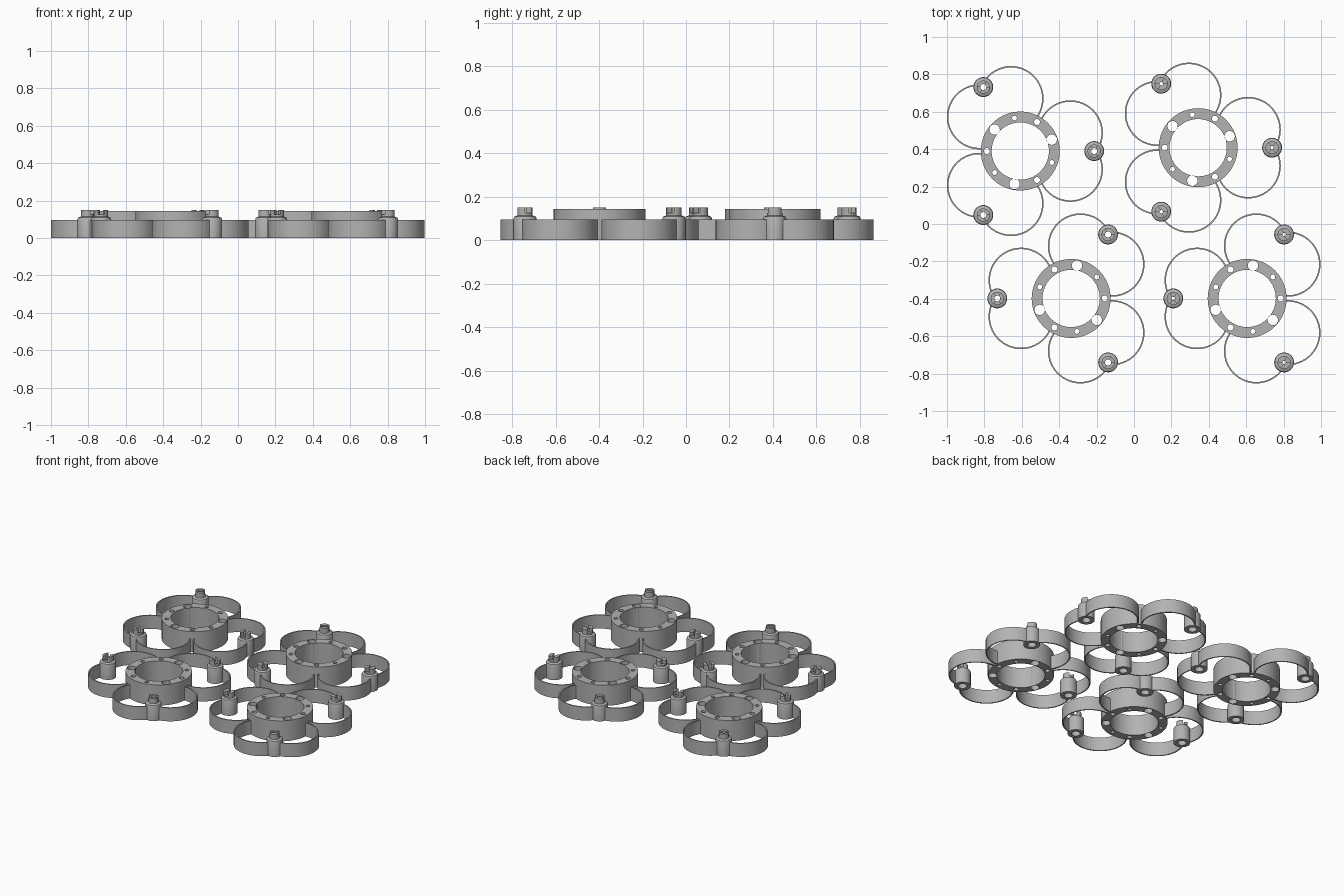
import bpy, bmesh
from math import cos, sin, pi, radians
from mathutils import Matrix

cube = bpy.data.objects.get("Cube")
if cube:
    bpy.data.objects.remove(cube)

grey = bpy.data.materials.new("grey plastic")
grey.use_nodes = True
COLOUR = (0.45, 0.45, 0.45, 1)
grey.diffuse_color = COLOUR
grey.node_tree.nodes["Principled BSDF"].inputs["Base Color"].default_value = COLOUR


def arc(r, a0, a1, n, cx=0, cy=0):
    """Points along an arc, angles in degrees."""
    return [(cx + r * cos(radians(a0 + (a1 - a0) * i / n)),
             cy + r * sin(radians(a0 + (a1 - a0) * i / n))) for i in range(n + 1)]


def circle(r, n, dist=0, angle=0):
    a = radians(angle)
    return arc(r, 0, 360, n, dist * cos(a), dist * sin(a))[:-1]


def band(r0, r1, a0, a1, n, cx=0, cy=0):
    return arc(r1, a0, a1, n, cx, cy) + arc(r0, a1, a0, n, cx, cy)


def finish(mesh):
    bm = bmesh.new()
    bm.from_mesh(mesh)
    bmesh.ops.remove_doubles(bm, verts=bm.verts, dist=1e-5)
    bmesh.ops.recalc_face_normals(bm, faces=bm.faces)
    bm.to_mesh(mesh)
    bm.free()
    mesh.materials.clear()
    mesh.materials.append(grey)
    mesh.shade_smooth()
    mesh.set_sharp_from_angle(angle=radians(35))
    return mesh


def prism(name, loops, z0, z1):
    """Flat outline with holes, extruded from z0 to z1."""
    curve = bpy.data.curves.new(name + "_outline", "CURVE")
    curve.dimensions = "2D"
    curve.fill_mode = "BOTH"
    curve.extrude = (z1 - z0) / 2
    for pts in loops:
        spline = curve.splines.new("POLY")
        spline.points.add(len(pts) - 1)
        for p, (x, y) in zip(spline.points, pts):
            p.co = (x, y, 0, 1)
        spline.use_cyclic_u = True
    temp = bpy.data.objects.new(name + "_outline", curve)
    bpy.context.collection.objects.link(temp)
    graph = bpy.context.evaluated_depsgraph_get()
    mesh = bpy.data.meshes.new_from_object(temp.evaluated_get(graph))
    bpy.data.objects.remove(temp)
    bpy.data.curves.remove(curve)
    mesh.name = name
    mesh.transform(Matrix.Translation((0, 0, (z0 + z1) / 2)))
    return finish(mesh)


def lathe(name, profile, n=32):
    """Closed (radius, height) profile spun around z."""
    bm = bmesh.new()
    verts = [bm.verts.new((r, 0, z)) for r, z in profile]
    edges = [bm.edges.new((v, verts[i - 1])) for i, v in enumerate(verts)]
    bmesh.ops.spin(bm, geom=verts + edges, cent=(0, 0, 0), axis=(0, 0, 1),
                   angle=2 * pi, steps=n, use_merge=True)
    mesh = bpy.data.meshes.new(name)
    bm.to_mesh(mesh)
    bm.free()
    return finish(mesh)


def place(name, mesh, matrix):
    ob = bpy.data.objects.new(name, mesh)
    ob.matrix_world = matrix
    bpy.context.collection.objects.link(ob)


# Hub ring with three sizes of through holes
loops = [circle(0.211, 72), circle(0.153, 64)]
for k in range(3):
    for r, a in ((0.028, 20), (0.016, 60), (0.013, 100)):
        loops.append(circle(r, 20, 0.179, a + 120 * k))
hub = prism("hub_ring", loops, 0, 0.144)

# Thin curved petal wall, from the post to the hub, and its mirror
cx, cy = 0.285 * cos(radians(20)), 0.285 * sin(radians(20))
outline = band(0.166, 0.174, -22, 157, 48, cx, cy)
walls = {"left": prism("petal_wall_left", [outline], 0, 0.095),
         "right": prism("petal_wall_right", [[(x, -y) for x, y in outline]], 0, 0.095)}

# Hollow post with tapered shoulder, in a wide and a narrow bore
posts = {bore: lathe("post", [(0.028, 0), (0.053, 0), (0.053, 0.1), (0.05, 0.108),
                              (0.035, 0.114), (0.035, 0.124), (bore, 0.124),
                              (bore, 0.07), (0.028, 0.07)])
         for bore in (0.016, 0.009)}

# Split collar on top of the post
prongs = {bore: prism("post_collar", [band(bore, 0.035, a - 60, a + 60, 14)
                                      for a in (0, 180)], 0.12, 0.15)
          for bore in posts}

# Four units, the front pair turned half round
units = {"back_right": (-0.608, 0.39, 0, 0.016), "back_left": (0.343, 0.408, 0, 0.009),
         "front_right": (-0.336, -0.398, pi, 0.016), "front_left": (0.605, -0.398, pi, 0.009)}
for unit, (x, y, turn, bore) in units.items():
    base = Matrix.Translation((x, y, 0)) @ Matrix.Rotation(turn, 4, "Z")
    place(unit + "_hub_ring", hub, base)
    for k in range(3):
        spoke = base @ Matrix.Rotation(2 * pi * k / 3, 4, "Z")
        for side, mesh in walls.items():
            place(f"{unit}_petal_wall_{side}_{k + 1}", mesh, spoke)
        at_post = spoke @ Matrix.Translation((0.395, 0, 0))
        place(f"{unit}_post_{k + 1}", posts[bore], at_post)
        place(f"{unit}_post_collar_{k + 1}", prongs[bore], at_post)
